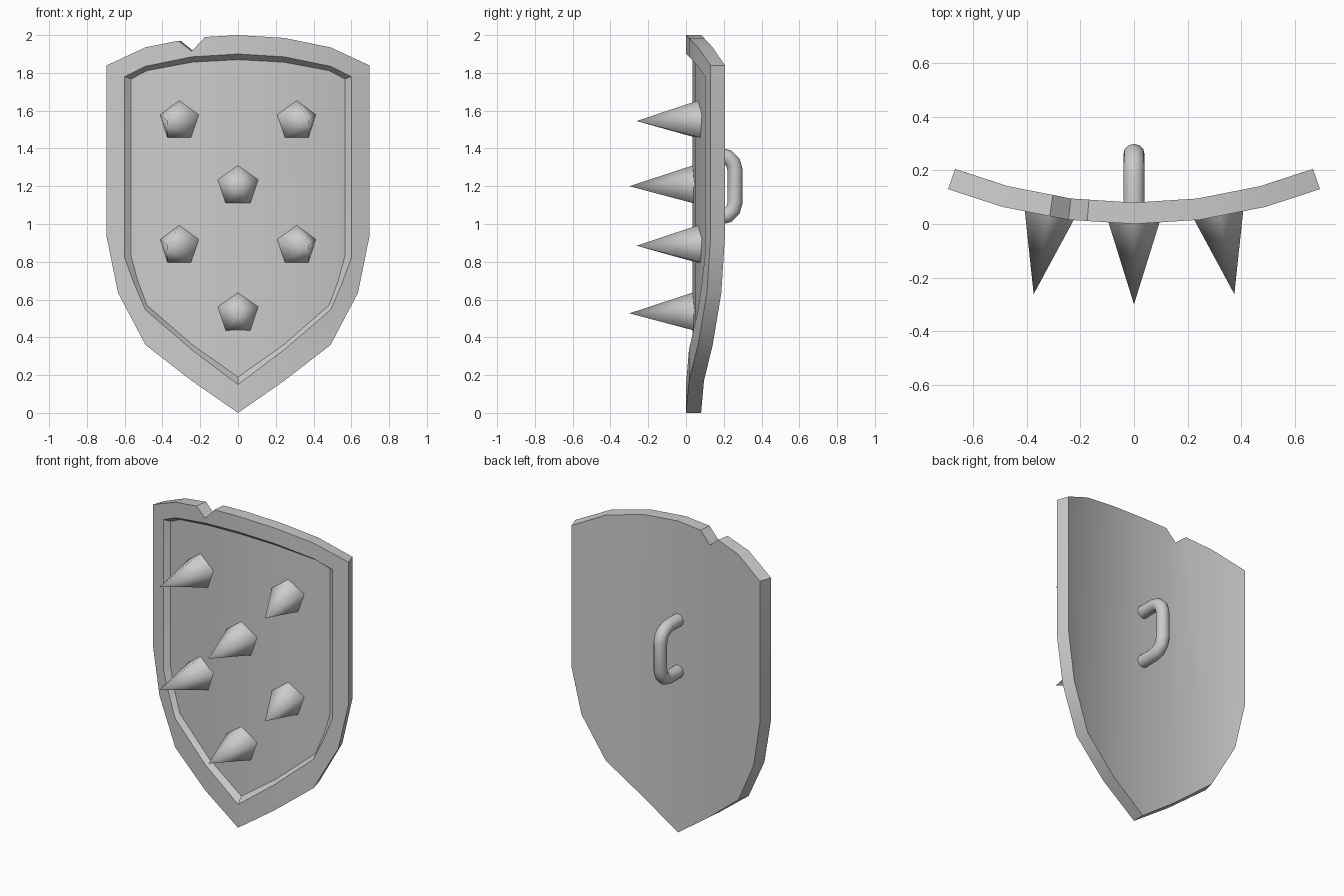
import bpy, bmesh, math
from mathutils import Vector

if "Cube" in bpy.data.objects:
    bpy.data.objects.remove(bpy.data.objects["Cube"])

R = 1.92                              # bend radius of the shield
COLS = [0, 0.245, 0.49, 0.695]


def arc(x):
    return R - math.sqrt(R * R - x * x)


def bend(x, z, d):
    """Front-surface point (x, z) pushed d along the normal of the bent plate."""
    a = abs(x)
    i = 0 if a < COLS[1] else 1 if a < COLS[2] else 2
    t = (a - COLS[i]) / (COLS[i + 1] - COLS[i])
    y = arc(COLS[i]) * (1 - t) + arc(COLS[i + 1]) * t
    th = 0.9 * math.asin(x / R)
    return Vector((x - d * math.sin(th), y + d * math.cos(th), z))


def full(half):
    return half + [(-x, z) for x, z in half[-2:0:-1]]


# Half profiles, from top centre round to the bottom tip
outline = full([(0, 2), (.245, 1.985), (.49, 1.935), (.695, 1.84), (.695, .93),
                (.635, .635), (.49, .36), (.245, .17), (0, 0)])
rim = full([(0, 1.9), (.245, 1.885), (.49, 1.835), (.6, 1.78), (.6, .82),
            (.55, .685), (.49, .545), (.245, .335), (0, .15)])
floor = full([(0, 1.87), (.245, 1.857), (.49, 1.812), (.575, 1.768), (.575, .83),
              (.54, .70), (.49, .57), (.245, .36), (0, .19)])

# Chipped notch in the top edge
outline[15] = (-.245, 1.915)
notch = {14: (-.315, 1.97), 15: (-.175, 1.99)}

# Shield plate with sunken front panel
bm = bmesh.new()


def ring(points, d):
    return [bm.verts.new(bend(x, z, d)) for x, z in points]


front, back = ring(outline, 0), ring(outline, .08)
lip, panel = ring(rim, 0), ring(floor, .035)
nf = {k: bm.verts.new(bend(*p, 0)) for k, p in notch.items()}
nb = {k: bm.verts.new(bend(*p, .08)) for k, p in notch.items()}


def edge(r, extra, i):
    mid = [extra[i]] if i in extra else []
    return [r[i]] + mid + [r[(i + 1) % 16]]


for i in range(16):
    j = (i + 1) % 16
    f, b = edge(front, nf, i), edge(back, nb, i)
    bm.faces.new(f + [lip[j], lip[i]])
    bm.faces.new([lip[i], lip[j], panel[j], panel[i]])
    for k in range(len(f) - 1):
        bm.faces.new([f[k], b[k], b[k + 1], f[k + 1]])
for r, extra in ((panel, {}), (back, nb)):
    bm.faces.new(edge(r, extra, 0) + [r[7], r[8]])
    bm.faces.new([r[1], r[2], r[6], r[7]])
    bm.faces.new(r[2:7])
    bm.faces.new(r[10:15])
    bm.faces.new([r[9], r[10]] + edge(r, extra, 14))
    bm.faces.new([r[8], r[9]] + edge(r, extra, 15))
bmesh.ops.recalc_face_normals(bm, faces=bm.faces)
me = bpy.data.meshes.new("shield_plate")
bm.to_mesh(me)
bm.free()
plate = bpy.data.objects.new("shield_plate", me)
bpy.context.collection.objects.link(plate)


def smooth(ob, angle):
    bpy.ops.object.select_all(action='DESELECT')
    ob.select_set(True)
    bpy.context.view_layer.objects.active = ob
    bpy.ops.object.shade_smooth_by_angle(angle=math.radians(angle))


smooth(plate, 30)


# Five-sided spikes standing along the plate's normal
def spike(name, base, tip):
    bm = bmesh.new()
    length = (Vector(tip) - Vector(base)).length
    rim_verts = [bm.verts.new((.113 * math.sin(k * math.tau / 5), 0,
                               .113 * math.cos(k * math.tau / 5))) for k in range(5)]
    apex = bm.verts.new((0, -length, 0))
    bm.faces.new(rim_verts)
    for k in range(5):
        bm.faces.new([rim_verts[k], rim_verts[(k + 1) % 5], apex])
    bmesh.ops.recalc_face_normals(bm, faces=bm.faces)
    me = bpy.data.meshes.new(name)
    bm.to_mesh(me)
    bm.free()
    ob = bpy.data.objects.new(name, me)
    bpy.context.collection.objects.link(ob)
    ob.location = base
    ob.rotation_euler.z = math.atan2(tip[0] - base[0], base[1] - tip[1])
    smooth(ob, 85)


for z in (1.2, .527):
    spike("centre_spike", (0, .045, z), (0, -.3, z))
for z in (1.545, .885):
    for s in (-1, 1):
        spike("side_spike", (s * .308, .078, z), (s * .375, -.262, z))

# Grip on the back
half = [(.05, 1.365)] + [(.18 + .08 * math.cos(math.radians(a)),
                          1.285 + .08 * math.sin(math.radians(a))) for a in (90, 60, 30, 0)]
path = half + [(y, 2.4 - z) for y, z in reversed(half)]
cu = bpy.data.curves.new("grip", 'CURVE')
cu.dimensions = '3D'
cu.bevel_depth = .04
cu.bevel_resolution = 4
cu.use_fill_caps = True
sp = cu.splines.new('POLY')
sp.points.add(len(path) - 1)
for p, (y, z) in zip(sp.points, path):
    p.co = (0, y, z, 1)
grip = bpy.data.objects.new("grip", cu)
bpy.context.collection.objects.link(grip)
bpy.ops.object.select_all(action='DESELECT')
grip.select_set(True)
bpy.context.view_layer.objects.active = grip
bpy.ops.object.convert(target='MESH')
smooth(bpy.context.view_layer.objects.active, 40)
